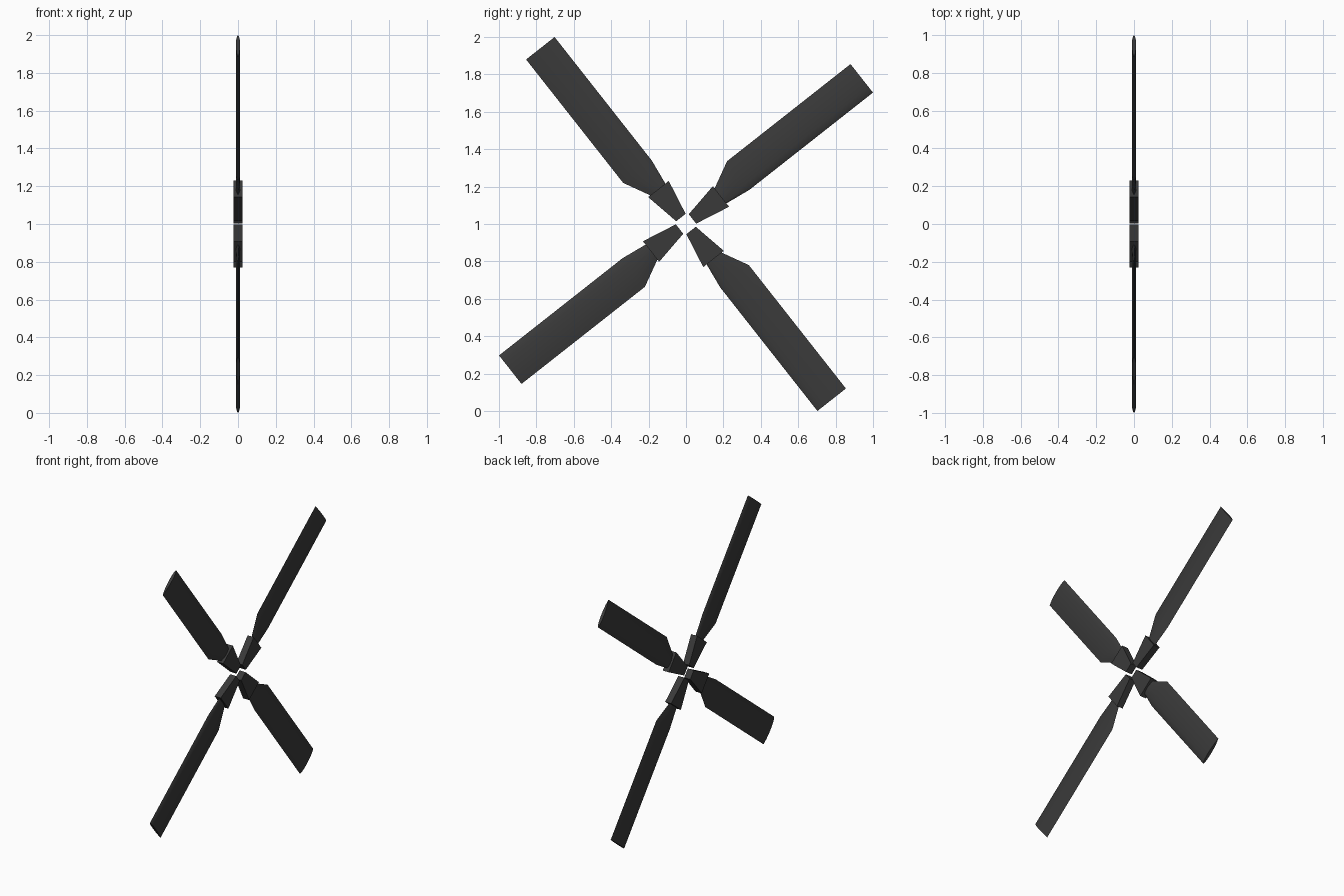
import bpy, bmesh, math
from mathutils import Matrix

if "Cube" in bpy.data.objects:
    bpy.data.objects.remove(bpy.data.objects["Cube"])

dark = bpy.data.materials.new("dark_grey")
dark.diffuse_color = (0.042, 0.042, 0.042, 1)
dark.use_nodes = True
dark.node_tree.nodes["Principled BSDF"].inputs["Base Color"].default_value = dark.diffuse_color

# half-thickness profile across the blade chord (0 = lower edge, 1 = upper edge)
CHORD = [(0, 0.0), (0.06, 0.5), (0.2, 0.85), (0.4, 1.0), (0.6, 0.92), (0.8, 0.6), (1, 0.0)]


def lens(u, lo, hi, t):
    """Closed airfoil section at distance u from the hub."""
    front = [(t * h, u, lo + (hi - lo) * c) for c, h in CHORD]
    back = [(-t * h, u, lo + (hi - lo) * c) for c, h in CHORD[-2:0:-1]]
    return front + back


def box(u, half, t):
    return [(t, u, -half), (t, u, half), (-t, u, half), (-t, u, -half)]


def loft(name, sections, angle, smooth):
    bm = bmesh.new()
    rings = [[bm.verts.new(p) for p in s] for s in sections]
    for a, b in zip(rings, rings[1:]):
        n = len(a)
        for i in range(n):
            j = (i + 1) % n
            bm.faces.new((a[i], a[j], b[j], b[i]))
    bm.faces.new(rings[0][::-1])
    bm.faces.new(rings[-1])
    bmesh.ops.recalc_face_normals(bm, faces=bm.faces)
    # swing the part around the hub axis, one unit above the floor
    bm.transform(Matrix.Translation((0, 0, 1)) @ Matrix.Rotation(angle, 4, 'X'))
    me = bpy.data.meshes.new(name)
    bm.to_mesh(me)
    bm.free()
    me.materials.append(dark)
    ob = bpy.data.objects.new(name, me)
    bpy.context.collection.objects.link(ob)
    if smooth:
        bpy.ops.object.select_all(action='DESELECT')
        ob.select_set(True)
        bpy.context.view_layer.objects.active = ob
        bpy.ops.object.shade_smooth_by_angle(angle=math.radians(20))


for k in range(4):
    a = math.radians(38.2 + 90 * k)
    # blade: narrow root inside the cuff, shoulder, square tip
    loft(f"rotor_blade_{k + 1}", [lens(0.2, -0.042, 0.04, 0.011),
                                  lens(0.238, -0.047, 0.055, 0.011),
                                  lens(0.38, -0.066, 0.128, 0.011),
                                  lens(1.22, -0.066, 0.128, 0.011)], a, True)
    # tapered root cuff
    loft(f"blade_cuff_{k + 1}", [box(0.044, 0.032, 0.024), box(0.238, 0.07, 0.024)], a, False)
